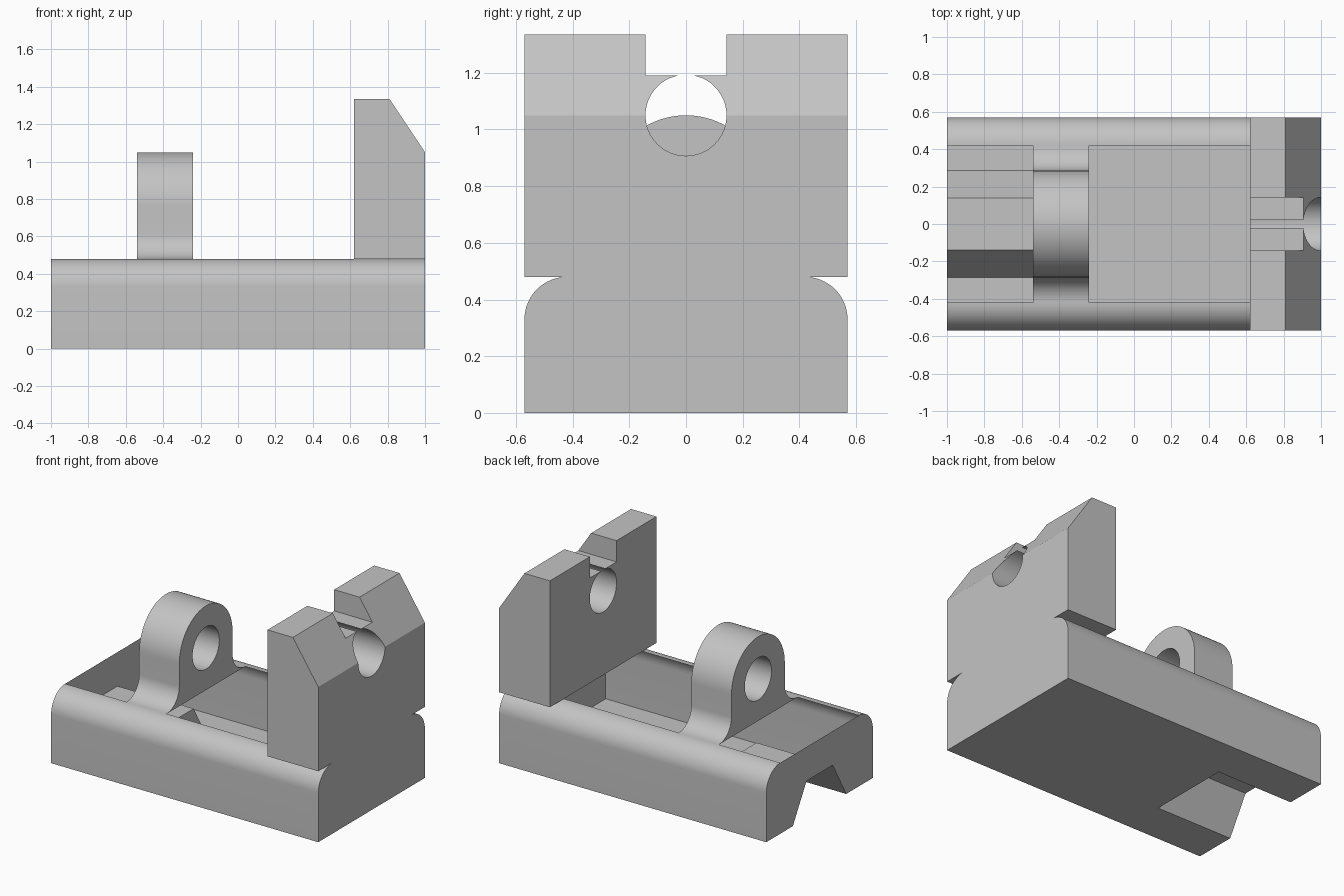
import bpy, bmesh, math

if "Cube" in bpy.data.objects:
    bpy.data.objects.remove(bpy.data.objects["Cube"], do_unlink=True)

grey = bpy.data.materials.new("plain grey")
grey.use_nodes = True
grey.diffuse_color = (0.55, 0.55, 0.55, 1)
grey.node_tree.nodes["Principled BSDF"].inputs["Base Color"].default_value = grey.diffuse_color

HALF, FLAT, DECK = 0.57, 0.42, 0.48    # half width, half opening, deck height
LUG_R, LUG_Z, HOLE = 0.285, 0.765, 0.143
NOTCH_END = -0.43


def arc(cy, cz, r, start, end, steps=16):
    angles = [math.radians(start + (end - start) * i / steps) for i in range(steps + 1)]
    return [(cy + r * math.cos(a), cz + r * math.sin(a)) for a in angles]


def face(bm, points):
    return bm.faces.new([bm.verts.new(p) for p in points])


def strip(bm, pts, place, lo, hi):
    for a, b in zip(pts, pts[1:]):
        face(bm, [place(lo, *a), place(lo, *b), place(hi, *b), place(hi, *a)])


def along_x(t, a, b):
    return (t, a, b)


def along_y(t, a, b):
    return (a, t, b)


def finish(name, bm):
    bmesh.ops.remove_doubles(bm, verts=bm.verts, dist=1e-5)
    bmesh.ops.recalc_face_normals(bm, faces=bm.faces)
    mesh = bpy.data.meshes.new(name)
    bm.to_mesh(mesh)
    bm.free()
    mesh.materials.append(grey)
    obj = bpy.data.objects.new(name, mesh)
    bpy.context.collection.objects.link(obj)
    return obj


def prism(name, pts, place, lo, hi):
    bm = bmesh.new()
    strip(bm, pts + pts[:1], place, lo, hi)
    for t in (lo, hi):
        face(bm, [place(t, *p) for p in pts])
    return finish(name, bm)


def activate(obj):
    bpy.ops.object.select_all(action='DESELECT')
    obj.select_set(True)
    bpy.context.view_layer.objects.active = obj


def cut(obj, cutter):
    mod = obj.modifiers.new("cut", 'BOOLEAN')
    mod.operation, mod.solver, mod.object = 'DIFFERENCE', 'EXACT', cutter
    activate(obj)
    bpy.ops.object.modifier_apply(modifier=mod.name)
    bpy.data.objects.remove(cutter, do_unlink=True)


def open_bottom(obj, z):
    # Remove the underside where the part stands over the open tray
    bm = bmesh.new()
    bm.from_mesh(obj.data)
    for y in (-FLAT, FLAT):
        bmesh.ops.bisect_plane(bm, geom=bm.verts[:] + bm.edges[:] + [
            f for f in bm.faces if abs(f.calc_center_median().z - z) < 1e-4],
            plane_co=(0, y, 0), plane_no=(0, 1, 0))
    gone = [f for f in bm.faces if abs(f.calc_center_median().z - z) < 1e-4
            and abs(f.calc_center_median().y) < FLAT]
    bmesh.ops.delete(bm, geom=gone, context='FACES')
    bm.to_mesh(obj.data)
    bm.free()


def smooth(obj):
    activate(obj)
    bpy.ops.object.shade_smooth_by_angle(angle=math.radians(30))


# Hollow tray: rounded shoulders, open top, tapered notch under one end
r = HALF - FLAT
right_side = arc(FLAT, DECK - r, r, 90, 0) + [(HALF, 0), (LUG_R, 0)]
left_side = [(-y, z) for y, z in reversed(right_side)]
roof = [(0.14, 0.25), (-0.14, 0.25)]
notched = right_side + roof + left_side
plain = right_side + left_side
bm = bmesh.new()
strip(bm, notched, along_x, -1, NOTCH_END)
strip(bm, plain, along_x, NOTCH_END, 1)
face(bm, [(-1, y, z) for y, z in notched])
face(bm, [(1, y, z) for y, z in plain])
face(bm, [(NOTCH_END, y, z) for y, z in right_side[-1:] + roof + left_side[:1]])
tray = finish("base_tray", bm)
smooth(tray)

# Round-topped lug with flared feet and a cross hole
flare = FLAT - LUG_R
foot = arc(FLAT, DECK + flare, flare, 270, 180)
outline = foot + arc(0, LUG_Z, LUG_R, 0, 180, 40) + [(-y, z) for y, z in reversed(foot)]
lug = prism("pivot_lug", outline, along_x, -0.54, -0.24)
circle = arc(0, LUG_Z, HOLE, 0, 360, 48)[:-1]
cut(lug, prism("lug_hole_cutter", circle, along_x, -0.7, 0))
open_bottom(lug, DECK)
smooth(lug)

# Upright end plate: chamfered top, square slot and round hole
side = [(0.62, DECK), (1, DECK), (1, 1.05), (0.81, 1.335), (0.62, 1.335)]
plate = prism("end_plate", side, along_y, -HALF, HALF)
slot = [(-HOLE, 1.191), (HOLE, 1.191), (HOLE, 1.5), (-HOLE, 1.5)]
cut(plate, prism("slot_cutter", slot, along_x, 0.5, 1.2))
circle = arc(0, 1.05, HOLE, 0, 360, 48)[:-1]
cut(plate, prism("plate_hole_cutter", circle, along_x, 0.5, 1.2))
open_bottom(plate, DECK)
smooth(plate)
